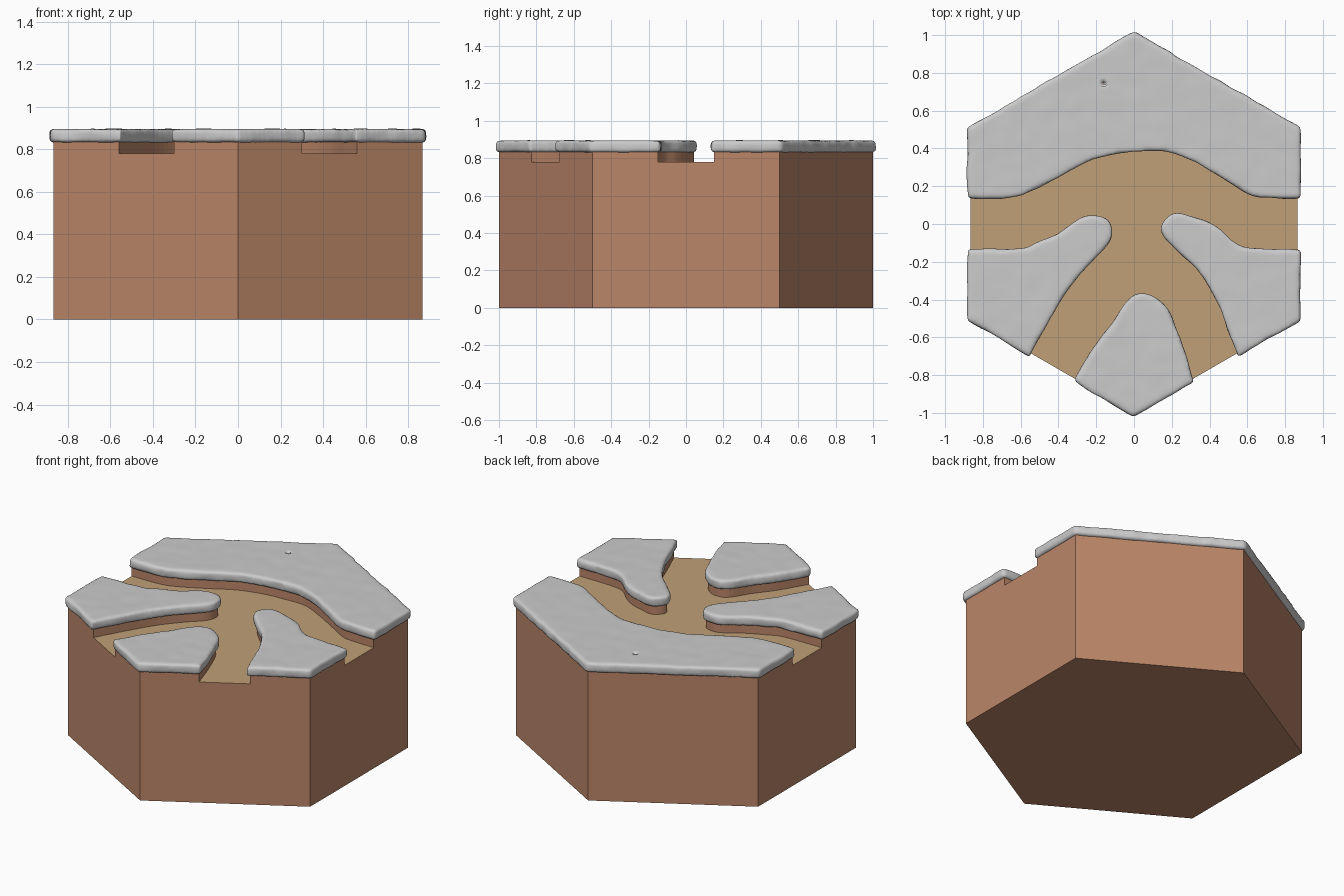
import bpy, bmesh, math
from mathutils import Vector, noise

if "Cube" in bpy.data.objects:
    bpy.data.objects.remove(bpy.data.objects["Cube"])

FLOOR, RIM, TOP = 0.78, 0.84, 0.895
C = math.sqrt(3) / 2


def material(name, rgb):
    m = bpy.data.materials.new(name)
    m.diffuse_color = (*rgb, 1)
    m.use_nodes = True
    m.node_tree.nodes["Principled BSDF"].inputs["Base Color"].default_value = m.diffuse_color
    return m


def smooth_path(pts, steps=5):
    """Catmull-Rom curve through the points."""
    p = [Vector(q) for q in pts]
    p = [2 * p[0] - p[1]] + p + [2 * p[-1] - p[-2]]
    out = []
    for a, b, c, d in zip(p, p[1:], p[2:], p[3:]):
        for i in range(steps):
            t = i / steps
            out.append(0.5 * (2 * b + (c - a) * t + (2 * a - 5 * b + 4 * c - d) * t * t
                              + (3 * b - a - 3 * c + d) * t ** 3))
    return out + [p[-2]]


def grow(outline, dist):
    """Mitred offset of a clockwise or anticlockwise outline, outwards."""
    n = len(outline)
    area = sum(outline[i - 1].cross(outline[i]) for i in range(n))
    s = 1 if area > 0 else -1
    out = []
    for i, q in enumerate(outline):
        e1 = (q - outline[i - 1]).normalized()
        e2 = (outline[(i + 1) % n] - q).normalized()
        n1, n2 = Vector((e1.y, -e1.x)) * s, Vector((e2.y, -e2.x)) * s
        m = (n1 + n2).normalized()
        out.append(q + m * dist / max(m.dot(n1), 0.5))
    return out


def prism(name, outline, z0, z1):
    bm = bmesh.new()
    face = bm.faces.new([bm.verts.new((q.x, q.y, z0)) for q in outline])
    ext = bmesh.ops.extrude_face_region(bm, geom=[face])
    bmesh.ops.translate(bm, vec=(0, 0, z1 - z0),
                        verts=[v for v in ext["geom"] if isinstance(v, bmesh.types.BMVert)])
    bmesh.ops.recalc_face_normals(bm, faces=bm.faces)
    me = bpy.data.meshes.new(name)
    bm.to_mesh(me)
    bm.free()
    ob = bpy.data.objects.new(name, me)
    bpy.context.collection.objects.link(ob)
    return ob


def apply_modifiers(ob):
    dg = bpy.context.evaluated_depsgraph_get()
    me = bpy.data.meshes.new_from_object(ob.evaluated_get(dg))
    ob.modifiers.clear()
    ob.data = me


# Path-side edge of each snowy island, listed clockwise around the path
north = smooth_path([(-C, .15), (-.66, .155), (-.55, .19), (-.4, .265), (-.25, .345), (-.1, .387),
                     (.04, .4), (.2, .398), (.35, .33), (.5, .245), (.63, .17), (.7, .155), (C, .15)])
east = smooth_path([(C, -.15), (.62, -.145), (.53, -.115), (.46, -.05), (.38, .0), (.3, .025),
                    (.22, .042), (.165, .0), (.165, -.04), (.22, -.11), (.35, -.24), (.44, -.38),
                    (.5, -.53), (.56, -.677)])
south = smooth_path([(.3, -.827), (.25, -.67), (.18, -.49), (.12, -.41), (.05, -.385), (-.02, -.41),
                     (-.1, -.53), (-.2, -.66), (-.3, -.827)])
west = smooth_path([(-.56, -.677), (-.45, -.48), (-.35, -.32), (-.25, -.2), (-.16, -.11),
                    (-.132, -.05), (-.145, .005), (-.2, .028), (-.27, .015), (-.38, -.055),
                    (-.5, -.11), (-.6, -.145), (-C, -.15)])

hexagon = [Vector((math.sin(i * math.pi / 3), math.cos(i * math.pi / 3))) for i in range(6)]


def overshoot(curve):
    """Extend both ends past the hexagon side they touch."""
    def out(q):
        sx = math.copysign(1, q.x)
        return q + 0.1 * (Vector((sx, 0)) if abs(q.x) > 0.8 else Vector((sx * 0.5, -C)))
    return [out(curve[0])] + curve + [out(curve[-1])]


# Earth block with the forked path cut into its top
earth = prism("earth_block", hexagon, 0, RIM)
cutter = prism("path_cutter", [q for c in (north, east, south, west) for q in overshoot(c)],
               FLOOR, 1.0)
cutter.hide_render = True
mod = earth.modifiers.new("path", 'BOOLEAN')
mod.operation, mod.solver, mod.object = 'DIFFERENCE', 'EXACT', cutter
apply_modifiers(earth)
bpy.data.objects.remove(cutter)
earth.data.materials.clear()
earth.data.materials.append(material("earth", (0.50, 0.24, 0.14)))
earth.data.materials.append(material("path", (0.53, 0.35, 0.18)))
for f in earth.data.polygons:
    f.material_index = int(f.normal.z > 0.9 and f.center.z < FLOOR + 0.02)

# Soft, lumpy snow caps on the raised islands
h = hexagon
islands = {"north": north + [h[1], h[0], h[5]], "east": east + [h[2]],
           "south": south + [h[3]], "west": west + [h[4]]}
for name, outline in islands.items():
    cap = prism(name + "_snow_cap", grow(outline, 0.017), RIM - 0.009, TOP)
    rm = cap.modifiers.new("remesh", 'REMESH')
    rm.mode, rm.voxel_size, rm.use_smooth_shade = 'VOXEL', 0.012, True
    sm = cap.modifiers.new("soften", 'SMOOTH')
    sm.factor, sm.iterations = 0.5, 7
    apply_modifiers(cap)
    for v in cap.data.vertices:
        d = noise.noise_vector(v.co * 11)
        pit = (v.co.xy - Vector((-0.16, 0.74))).length
        v.co += Vector((d.x * 0.006, d.y * 0.006, d.z * 0.002))
        if pit < 0.014:  # small bare spot in the snow
            v.co.z = min(v.co.z, RIM - 0.004)
    for f in cap.data.polygons:
        f.use_smooth = True
